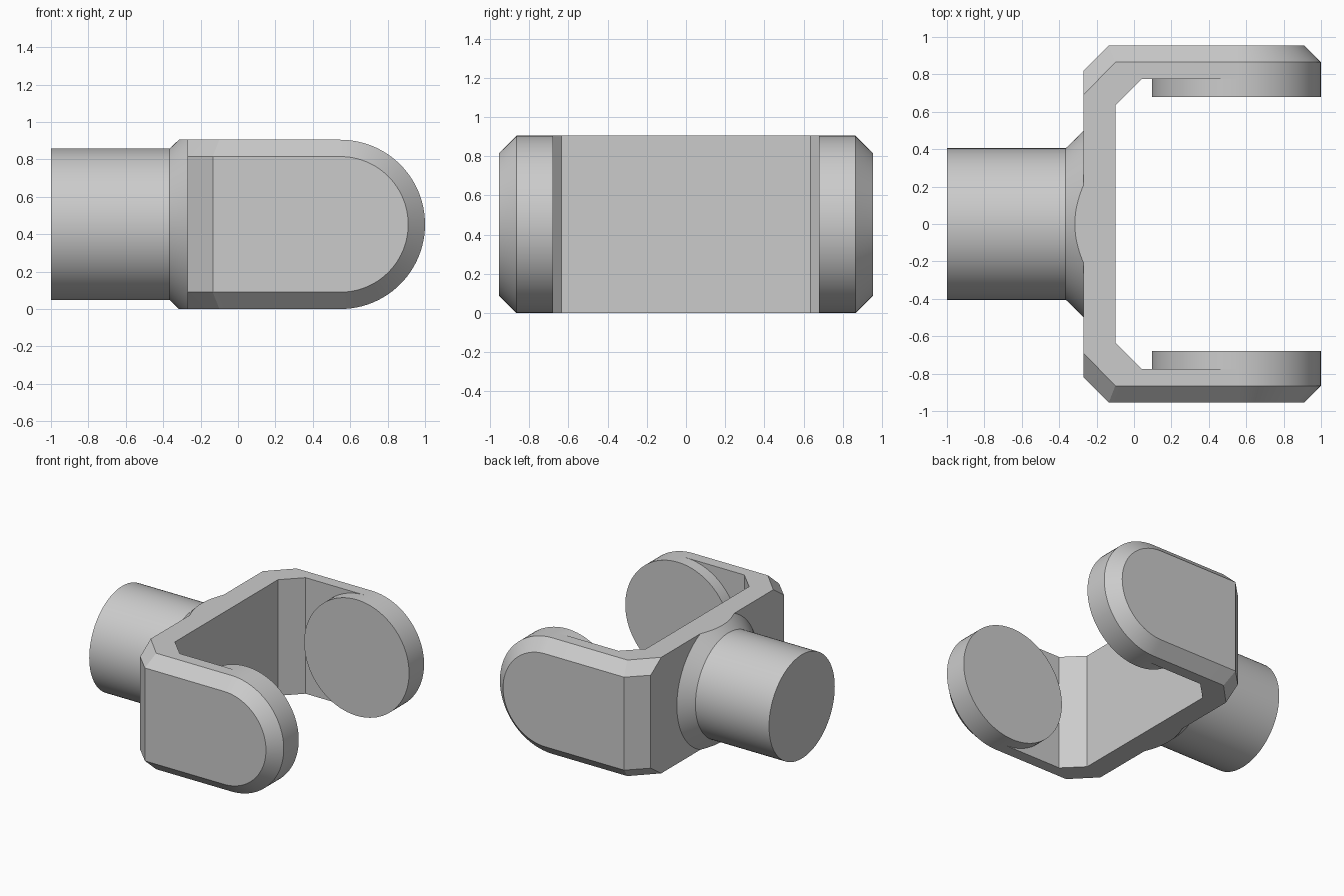
import bpy, bmesh, math
from mathutils import Matrix, Vector

cube = bpy.data.objects.get("Cube")
if cube:
    bpy.data.objects.remove(cube)

H = 0.905            # overall height
R = H / 2            # rounded arm end radius, also the axis height
END = 1 - R          # centre of the rounded arm ends
BACK = -0.27         # rear face of the bridge
EDGE = 0.09          # edge chamfer
SEG = 48

steel = bpy.data.materials.new("plain grey")
steel.use_nodes = True
GREY = (0.6, 0.6, 0.6, 1)
steel.diffuse_color = GREY
steel.node_tree.nodes["Principled BSDF"].inputs["Base Color"].default_value = GREY


def make(name, bm):
    bmesh.ops.recalc_face_normals(bm, faces=bm.faces)
    mesh = bpy.data.meshes.new(name)
    bm.to_mesh(mesh)
    bm.free()
    mesh.materials.append(steel)
    ob = bpy.data.objects.new(name, mesh)
    bpy.context.collection.objects.link(ob)
    return ob


def smooth(ob):
    bpy.ops.object.select_all(action='DESELECT')
    ob.select_set(True)
    bpy.context.view_layer.objects.active = ob
    bpy.ops.object.shade_smooth_by_angle(angle=math.radians(25))


def arm_outline(x0, r, y):
    """Flat-sided outline with a half-round end, standing at depth y."""
    pts = [(x0, y, R - r), (x0, y, R + r)]
    for i in range(SEG + 1):
        a = math.pi * (i / SEG - 0.5)
        pts.append((END + r * math.cos(a), y, R + r * math.sin(a)))
    return pts


# Fork body: convex outer block with chamfered edges and corners
bm = bmesh.new()
for s in (-1, 1):
    pts = arm_outline(-0.135, R - EDGE, s * 0.955) + arm_outline(-0.10, R, s * 0.865)
    for k in (-1, 1):
        pts += [(BACK, s * 0.82, R + k * (R - EDGE)), (BACK, s * 0.69, R + k * R)]
    for p in pts:
        bm.verts.new(p)
bmesh.ops.remove_doubles(bm, verts=bm.verts, dist=1e-4)
hull = bmesh.ops.convex_hull(bm, input=bm.verts)
spare = {g for g in hull["geom_interior"] + hull["geom_unused"] if isinstance(g, bmesh.types.BMVert)}
bmesh.ops.delete(bm, geom=list(spare), context='VERTS')
bmesh.ops.dissolve_limit(bm, angle_limit=math.radians(0.8), verts=bm.verts, edges=bm.edges)
fork = make("fork_body", bm)

# Opening between the arms
bm = bmesh.new()
half = [(-0.10, 0.635), (0.04, 0.775), (1.3, 0.775)]
plan = half + [(x, -y) for x, y in reversed(half)]
face = bm.faces.new([bm.verts.new((x, y, -0.2)) for x, y in plan])
ext = bmesh.ops.extrude_face_region(bm, geom=[face])
bmesh.ops.translate(bm, vec=(0, 0, H + 0.4),
                    verts=[g for g in ext["geom"] if isinstance(g, bmesh.types.BMVert)])
cutter = make("opening_cutter", bm)
mod = fork.modifiers.new("opening", 'BOOLEAN')
mod.operation = 'DIFFERENCE'
mod.solver = 'EXACT'
mod.object = cutter
bpy.context.view_layer.objects.active = fork
fork.select_set(True)
bpy.ops.object.modifier_apply(modifier=mod.name)
bpy.data.objects.remove(cutter)
smooth(fork)

# Round pads on the inner faces of the arms
for name, s in (("front_pad", -1), ("back_pad", 1)):
    bm = bmesh.new()
    bmesh.ops.create_cone(bm, cap_ends=True, segments=SEG * 2, radius1=R, radius2=R, depth=0.095,
                          matrix=Matrix.Translation((END, s * 0.7275, R)) @ Matrix.Rotation(math.pi / 2, 4, 'X'))
    smooth(make(name, bm))

# Shank with a flared collar, trimmed flush with the top and bottom
bm = bmesh.new()
profile = [(-1, 0), (-1, 0.405), (-0.365, 0.405), (BACK, 0.498), (BACK, 0)]
verts = [bm.verts.new((x, 0, R + r)) for x, r in profile]
edges = [bm.edges.new(e) for e in zip(verts, verts[1:])]
bmesh.ops.spin(bm, geom=verts + edges, cent=(0, 0, R), axis=(1, 0, 0),
               angle=math.tau, steps=SEG * 2, use_duplicate=False)
bmesh.ops.remove_doubles(bm, verts=bm.verts, dist=1e-4)
for z, n in ((H, 1), (0, -1)):
    cut = bmesh.ops.bisect_plane(bm, geom=bm.verts[:] + bm.edges[:] + bm.faces[:],
                                 plane_co=Vector((0, 0, z)), plane_no=(0, 0, n), clear_outer=True)
    rim = [e for e in bm.edges if e.is_boundary]
    bmesh.ops.holes_fill(bm, edges=rim, sides=0)
smooth(make("shank", bm))
